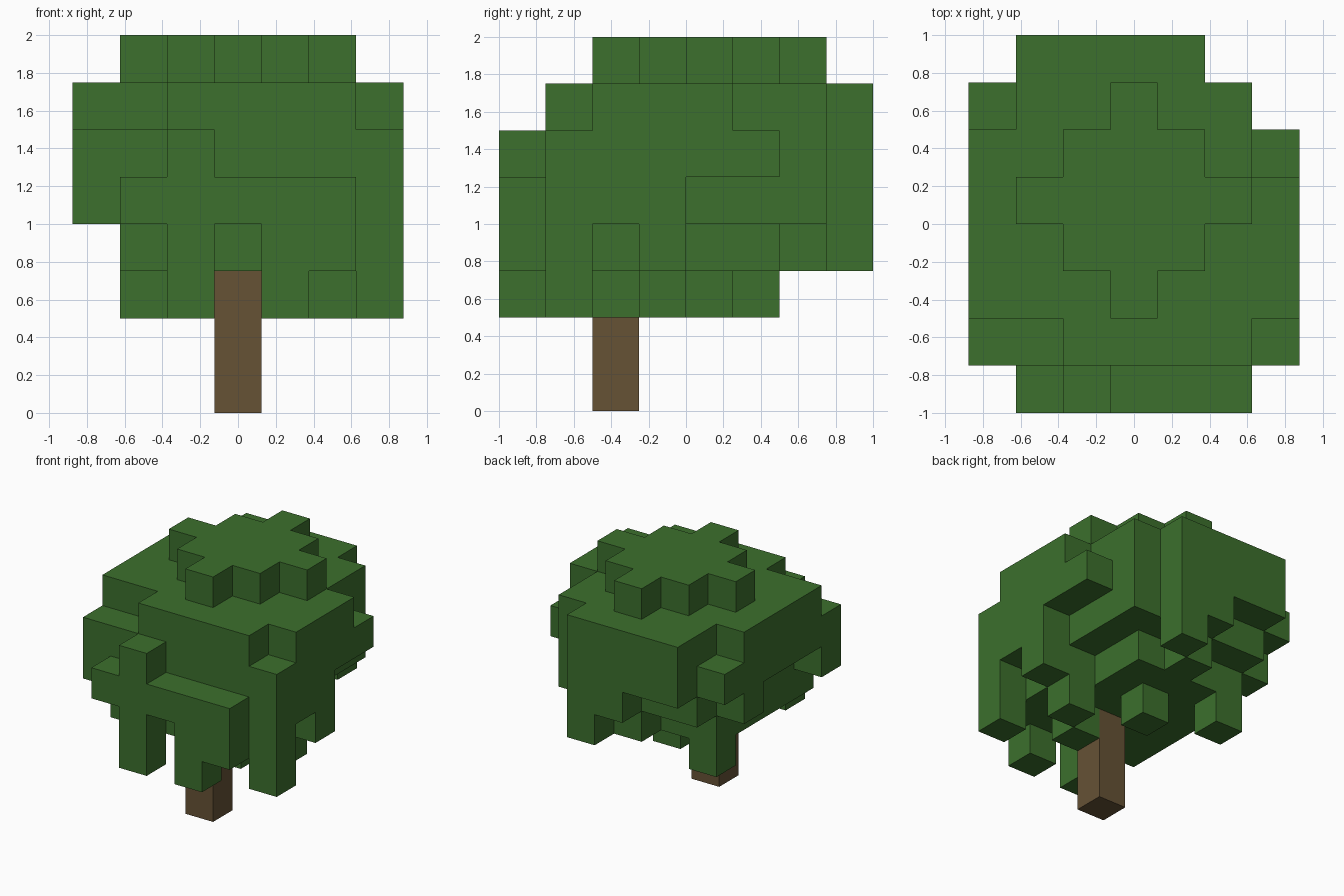
import bpy, bmesh
from mathutils import Vector

cube = bpy.data.objects.get("Cube")
if cube:
    bpy.data.objects.remove(cube, do_unlink=True)

CELL = 0.25
ORIGIN = Vector((-3.5, -4, 0))   # grid corner, counted in cells


def material(name, colour):
    mat = bpy.data.materials.new(name)
    mat.use_nodes = True
    mat.diffuse_color = (*colour, 1)
    bsdf = next(n for n in mat.node_tree.nodes if n.type == 'BSDF_PRINCIPLED')
    bsdf.inputs["Base Color"].default_value = (*colour, 1)
    bsdf.inputs["Roughness"].default_value = 0.9
    return mat


def block_object(name, cells, mat):
    """Make one clean shell around a set of grid cells."""
    bm = bmesh.new()
    for cell in cells:
        centre = Vector(cell) + Vector((0.5, 0.5, 0.5))
        for axis in range(3):
            for sign in (-1, 1):
                n = Vector((0, 0, 0))
                n[axis] = sign
                if tuple(int(a + b) for a, b in zip(cell, n)) in cells:
                    continue
                u = Vector((0, 0, 0))
                u[(axis + 1) % 3] = 0.5
                v = n.cross(u)
                corners = (-u - v, u - v, u + v, v - u)
                bm.faces.new([bm.verts.new((centre + n / 2 + c + ORIGIN) * CELL)
                              for c in corners])
    bmesh.ops.remove_doubles(bm, verts=bm.verts, dist=0.001)
    bmesh.ops.dissolve_limit(bm, angle_limit=0.01, verts=bm.verts, edges=bm.edges)
    mesh = bpy.data.meshes.new(name)
    bm.to_mesh(mesh)
    bm.free()
    mesh.materials.append(mat)
    obj = bpy.data.objects.new(name, mesh)
    bpy.context.scene.collection.objects.link(obj)
    return obj


leaf_green = material("leaf_green", (0.045, 0.16, 0.026))
bark_brown = material("bark_brown", (0.133, 0.084, 0.036))

# Leaf layers by height: each row of cells runs front to back as x ranges
layers = {
    6: {1: ["2-5"], 2: ["0-6"], 3: ["0-6"], 4: ["0-6"], 5: ["0-5"],
        6: ["1-5"], 7: ["1-4"]},
    5: {0: ["2-2"], 1: ["0-6"], 2: ["0-6"], 3: ["0-6"], 4: ["0-6"],
        5: ["0-6"], 6: ["0-5"], 7: ["1-4"]},
    4: {0: ["1-5"], 1: ["0-6"], 2: ["1-6"], 3: ["1-6"], 4: ["1-5"],
        5: ["0-5"], 6: ["1-5"], 7: ["3-4"]},
    3: {0: ["2-2", "4-5"], 1: ["1-6"], 2: ["1-5"], 3: ["1-6"], 4: ["1-4"],
        5: ["1-4"], 6: ["3-3"], 7: ["4-4"]},
    # Hanging tips
    2: {0: ["2-2", "4-4"], 1: ["6-6"], 2: ["4-4"], 3: ["5-5"], 4: ["3-3"],
        5: ["1-1"]},
}
leaves = set()
for k, rows in layers.items():
    for j, spans in rows.items():
        for span in spans:
            first, last = map(int, span.split("-"))
            leaves |= {(i, j, k) for i in range(first, last + 1)}

# Diamond-shaped crown
leaves |= {(i, j, 7) for i in range(7) for j in range(8)
           if abs(i - 3) + abs(j - 4) <= 2}

block_object("leaf_canopy", leaves, leaf_green)

# Trunk, off centre towards the front
block_object("trunk", {(3, 2, k) for k in range(3)}, bark_brown)
